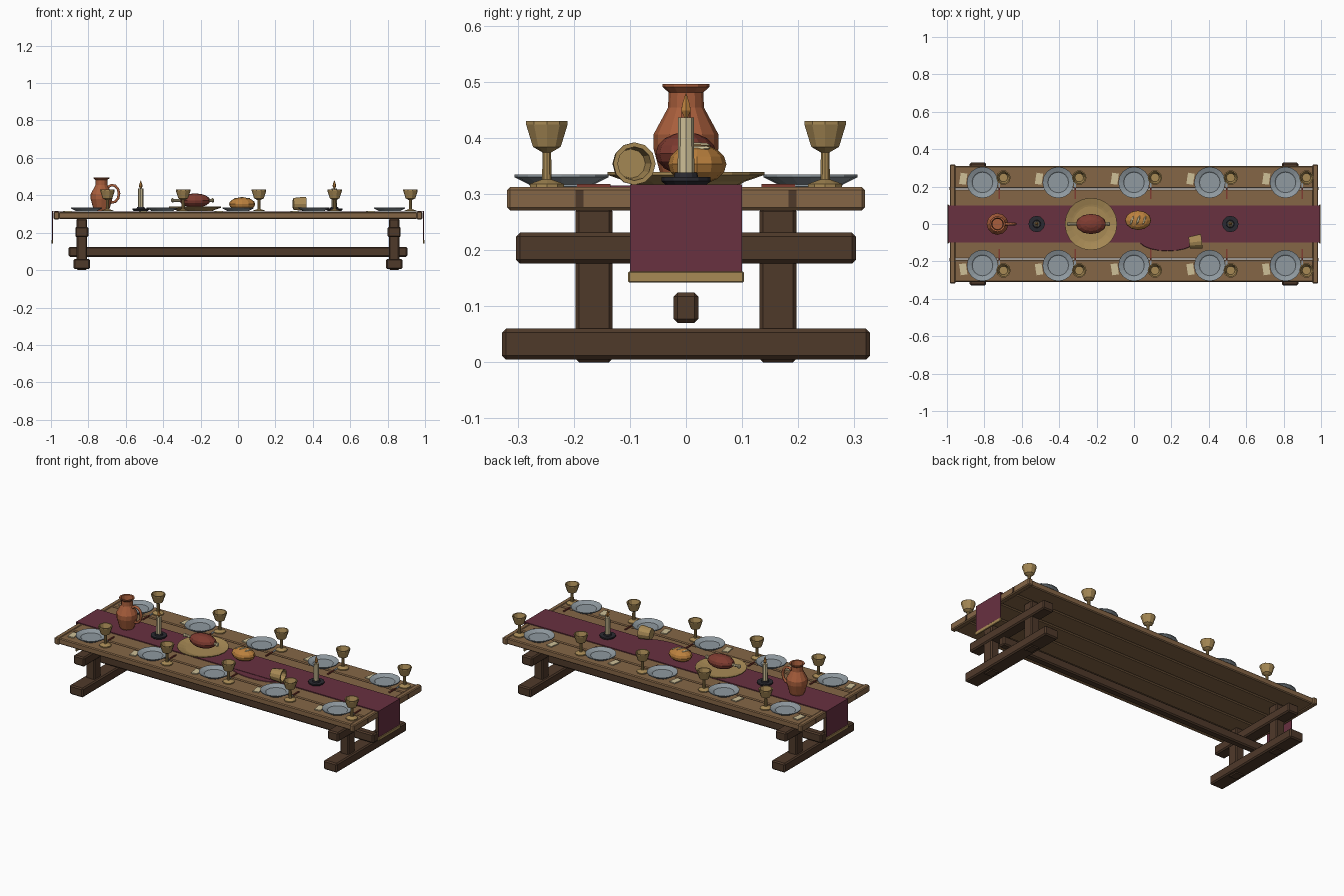
import bpy, bmesh, math
from mathutils import Matrix, Vector

if "Cube" in bpy.data.objects:
    bpy.data.objects.remove(bpy.data.objects["Cube"])


def material(name, r, g, b):
    m = bpy.data.materials.new(name)
    col = [(c / 255) ** 2.2 for c in (r, g, b)] + [1]
    m.diffuse_color = col
    m.use_nodes = True
    m.node_tree.nodes["Principled BSDF"].inputs["Base Color"].default_value = col
    return m


OAK = material("oak", 132, 102, 72)
DARK = material("dark wood", 80, 60, 46)
CLOTH = material("wine cloth", 104, 52, 66)
BRASS = material("brass", 166, 137, 86)
PEWTER = material("pewter", 142, 152, 158)
CLAY = material("terracotta", 166, 94, 62)
MEAT = material("roast meat", 126, 62, 52)
CRUST = material("bread crust", 186, 128, 64)
CREAM = material("cream", 205, 190, 150)
IRON = material("black iron", 46, 46, 52)
TOP = 0.312


def finish(name, bm, mat, loc=(0, 0, 0), rot=(0, 0, 0)):
    me = bpy.data.meshes.new(name)
    bmesh.ops.recalc_face_normals(bm, faces=bm.faces[:])
    bm.to_mesh(me)
    bm.free()
    me.materials.append(mat)
    return place(name, me, loc, rot)


def place(name, me, loc, rot=(0, 0, 0)):
    ob = bpy.data.objects.new(name, me)
    ob.location, ob.rotation_euler = loc, rot
    bpy.context.collection.objects.link(ob)
    return ob


def box(name, mat, size, loc, bevel=0.005, rot=(0, 0, 0)):
    bm = bmesh.new()
    bmesh.ops.create_cube(bm, size=1, matrix=Matrix.Diagonal((*size, 1)))
    if bevel:
        bmesh.ops.bevel(bm, geom=bm.edges[:], offset=bevel, segments=1,
                        affect='EDGES', profile=0.5)
    return finish(name, bm, mat, loc, rot)


def lathe(name, mat, profile, sides, loc, rot=(0, 0, 0)):
    """Turned form from (radius, height) points, closed at both ends."""
    bm = bmesh.new()
    rings = []
    for r, z in profile:
        rings.append([bm.verts.new((r * math.cos(a), r * math.sin(a), z))
                      for a in (math.tau * i / sides for i in range(sides))])
    for lo, hi in zip(rings, rings[1:]):
        for i in range(sides):
            j = (i + 1) % sides
            bm.faces.new((lo[i], lo[j], hi[j], hi[i]))
    bm.faces.new(rings[0])
    bm.faces.new(rings[-1])
    return finish(name, bm, mat, loc, rot)


def blob(name, mat, radii, loc, u=10, v=7, rot=(0, 0, 0)):
    bm = bmesh.new()
    bmesh.ops.create_uvsphere(bm, u_segments=u, v_segments=v, radius=1,
                              matrix=Matrix.Diagonal((*radii, 1)))
    return finish(name, bm, mat, loc, rot)


# Table top: five planks between two end caps
for i in range(5):
    box(f"plank_{i + 1}", OAK, (1.92, 0.121, 0.036), (0, (i - 2) * 0.125, 0.292))
for s, side in ((-1, "right"), (1, "left")):
    box(f"end_cap_{side}", OAK, (0.03, 0.638, 0.041), (s * 0.97, 0, 0.2915))
    for y in (-0.19, 0.19):
        box(f"cap_peg_{side}", DARK, (0.004, 0.014, 0.03), (s * 0.985, y, 0.292), 0)

    # Trestle
    x = s * 0.835
    box(f"trestle_foot_{side}", DARK, (0.088, 0.656, 0.055), (x, 0, 0.0325), 0.007)
    box(f"trestle_beam_{side}", DARK, (0.07, 0.606, 0.055), (x, 0, 0.2035), 0.007)
    for y in (-0.164, 0.164):
        box(f"trestle_post_{side}", DARK, (0.055, 0.066, 0.275), (x, y, 0.1375), 0.006)

    # Hanging runner end with trim
    box(f"runner_drop_{side}", CLOTH, (0.005, 0.2, 0.156), (s * 0.992, 0, 0.239), 0)
    box(f"runner_trim_{side}", BRASS, (0.009, 0.206, 0.02), (s * 0.9935, 0, 0.152), 0.002)
box("stretcher", DARK, (1.81, 0.044, 0.054), (0, 0, 0.097), 0.007)
box("runner", CLOTH, (1.989, 0.2, 0.005), (0, 0, 0.3145), 0)

# Spilled wine
spill = lathe("wine_spill", CLOTH, [(1, 0), (0.97, 0.003)], 20, (0.18, -0.085, TOP))
spill.scale = (0.155, 0.06, 1)

# Place settings share one mesh for each item
plate = goblet = None
for row in (-1, 1):
    for i in range(5):
        x = (i - 2) * 0.405
        at = (x, row * 0.222, TOP)
        cup_at = (x + 0.112, row * 0.248, TOP)
        if plate is None:
            plate = lathe("plate", PEWTER, [(0.052, 0), (0.06, 0.006), (0.084, 0.018),
                          (0.084, 0.023), (0.06, 0.014), (0.055, 0.01)], 16, at).data
            goblet = lathe("goblet", BRASS, [(0.032, 0), (0.032, 0.006), (0.009, 0.014),
                           (0.008, 0.062), (0.026, 0.072), (0.039, 0.112), (0.039, 0.118),
                           (0.033, 0.118), (0.023, 0.083)], 10, cup_at).data
        else:
            place("plate", plate, at)
            place("goblet", goblet, cup_at)
        box("napkin", CREAM, (0.036, 0.06, 0.006), (x - 0.103, row * 0.242, TOP + 0.002),
            0, (0, 0, -0.15 * row))
        box("knife_handle", MEAT, (0.008, 0.06, 0.006), (x + 0.09, row * 0.165, TOP + 0.003), 0)
        box("knife_blade", PEWTER, (0.009, 0.075, 0.003), (x + 0.09, row * 0.232, TOP + 0.003), 0)

# Jug with a swept handle
JUG = Vector((-0.73, 0, 0.316))
lathe("jug", CLAY, [(0.038, 0), (0.043, 0.01), (0.058, 0.065), (0.058, 0.09), (0.032, 0.138),
      (0.031, 0.165), (0.042, 0.175), (0.042, 0.18), (0.033, 0.179), (0.028, 0.15),
      (0.04, 0.07)], 12, JUG)
curve = bpy.data.curves.new("jug_handle", 'CURVE')
curve.dimensions = '3D'
curve.bevel_depth, curve.bevel_resolution = 0.008, 1
path = curve.splines.new('POLY')
path.points.add(8)
for i, p in enumerate(path.points):
    a = math.radians(130 - i * 32)
    p.co = (0.058 + 0.036 * math.cos(a), 0, 0.092 + 0.047 * math.sin(a), 1)
curve.materials.append(CLAY)
place("jug_handle", curve, JUG)

# Candles
for x in (-0.52, 0.515):
    lathe("candle_dish", IRON, [(0.036, 0), (0.044, 0.007), (0.044, 0.014), (0.022, 0.014),
          (0.02, 0.022)], 12, (x, 0, 0.316))
    lathe("candle", CREAM, [(0.015, 0), (0.014, 0.104)], 8, (x, 0, 0.332))
    lathe("flame", CRUST, [(0.003, 0), (0.01, 0.014), (0.007, 0.027), (0.001, 0.044)],
          6, (x, 0, 0.435))

# Platter with roast on the bone
lathe("platter", BRASS, [(0.095, 0), (0.105, 0.006), (0.14, 0.018), (0.14, 0.023),
      (0.105, 0.013), (0.095, 0.011)], 20, (-0.23, 0, 0.316))
blob("roast", MEAT, (0.082, 0.054, 0.038), (-0.23, 0, 0.372), 12, 8)
lathe("roast_bone", CREAM, [(0.008, -0.11), (0.008, 0.11)], 8, (-0.242, 0, 0.373),
      (0, math.pi / 2, 0))
for x in (-0.35, -0.136):
    blob("bone_knob", CREAM, (0.009, 0.013, 0.012), (x, 0, 0.373), 8, 5)

# Loaf with scored slashes
blob("bread_loaf", CRUST, (0.07, 0.052, 0.036), (0.022, 0.02, 0.353), 12, 8)
for i in (-1, 0, 1):
    blob("loaf_slash", CREAM, (0.007, 0.026, 0.005),
         (0.022 + i * 0.033, 0.02, 0.387 - 0.005 * abs(i)), 6, 4, (0, i * 0.25, -0.35))

# Tipped cup lying beside the spill
lathe("tipped_cup", BRASS, [(0.03, 0), (0.032, 0.006), (0.038, 0.06), (0.038, 0.068),
      (0.03, 0.068), (0.026, 0.014)], 12, (0.295, -0.1, 0.354), (0, math.pi / 2, 0.12))
